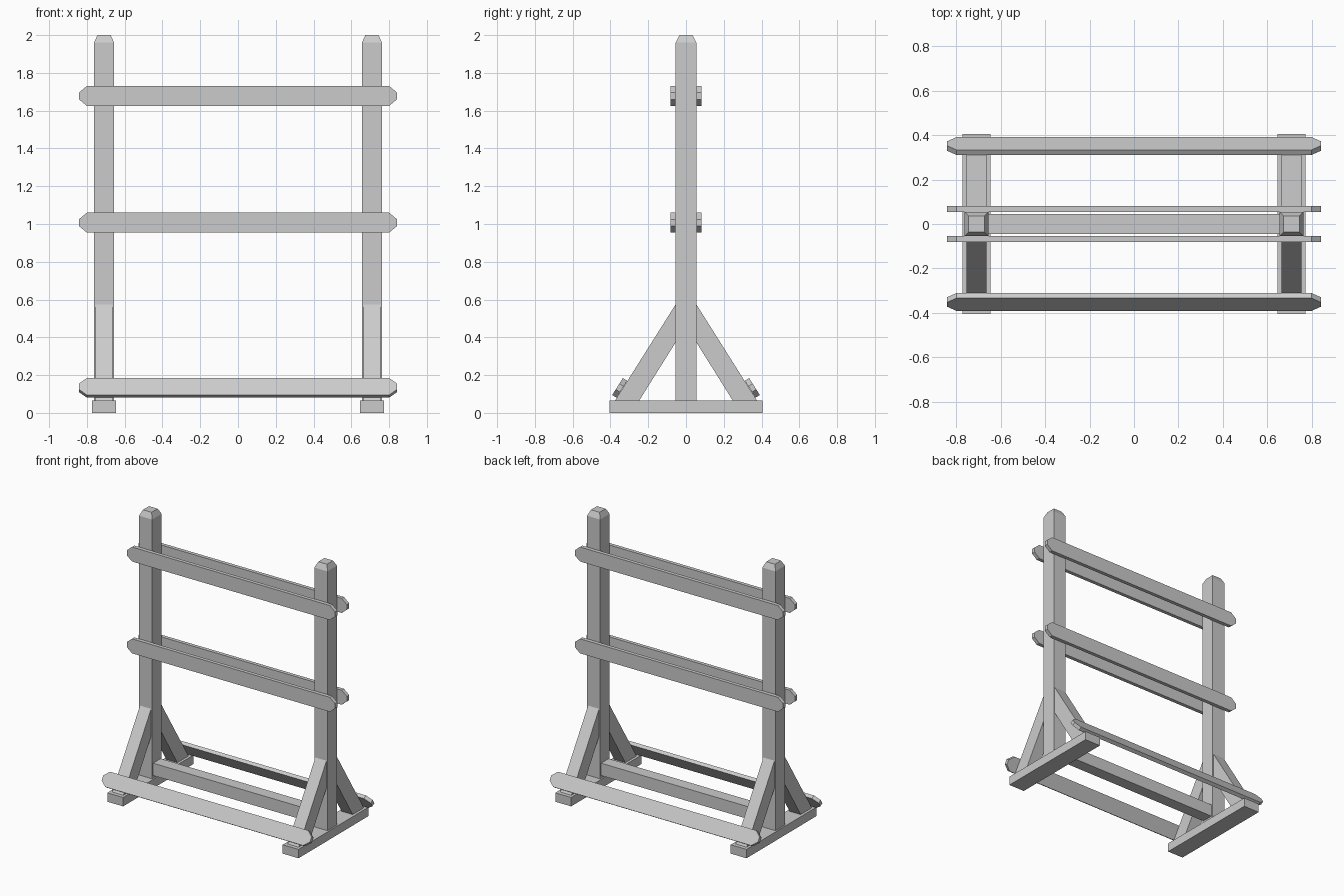
import bpy, bmesh, math
from mathutils import Matrix, Vector

if "Cube" in bpy.data.objects:
    bpy.data.objects.remove(bpy.data.objects["Cube"])

POST_X = 0.709


def finish(name, bm, matrix=Matrix()):
    bmesh.ops.recalc_face_normals(bm, faces=bm.faces)
    mesh = bpy.data.meshes.new(name)
    bm.to_mesh(mesh)
    bm.free()
    obj = bpy.data.objects.new(name, mesh)
    obj.matrix_world = matrix
    bpy.context.collection.objects.link(obj)
    return obj


def prism(name, outline, depth, matrix=Matrix()):
    """Extrude a 3D planar outline along the vector depth."""
    bm = bmesh.new()
    face = bm.faces.new([bm.verts.new(p) for p in outline])
    ext = bmesh.ops.extrude_face_region(bm, geom=[face])
    moved = [v for v in ext["geom"] if isinstance(v, bmesh.types.BMVert)]
    bmesh.ops.translate(bm, verts=moved, vec=Vector(depth))
    return finish(name, bm, matrix)


def box(name, center, size):
    bm = bmesh.new()
    bmesh.ops.create_cube(bm, size=1, matrix=Matrix.Translation(center) @ Matrix.Diagonal((*size, 1)))
    return finish(name, bm)


def post(name, x):
    # square shaft with a tapered cap
    bm = bmesh.new()
    rings = []
    for hx, hy, z in ((0.053, 0.055, 0.065), (0.053, 0.055, 1.96), (0.035, 0.035, 2.0)):
        rings.append([bm.verts.new((x + sx * hx, sy * hy, z))
                      for sx, sy in ((-1, -1), (1, -1), (1, 1), (-1, 1))])
    for a, b in zip(rings, rings[1:]):
        for i in range(4):
            j = (i + 1) % 4
            bm.faces.new((a[i], a[j], b[j], b[i]))
    bm.faces.new(rings[0])
    bm.faces.new(rings[-1])
    finish(name, bm)


def rail(name, y, z, tilt=0.0):
    # plank with clipped corners, thickness along local y
    t, h = 0.027, 0.053
    half = [(0.80, -h), (0.842, -0.018), (0.842, 0.018), (0.80, h)]
    outline = half + [(-x, k) for x, k in reversed(half)]
    matrix = Matrix.Translation((0, y, z)) @ Matrix.Rotation(tilt, 4, 'X')
    prism(name, [(x, -t / 2, k) for x, k in outline], (0, t, 0), matrix)


# feet, posts and diagonal braces on each side
for side, sx in (("left", -1), ("right", 1)):
    x = sx * POST_X
    box(f"foot_{side}", (x, 0, 0.0325), (0.128, 0.81, 0.065))
    post(f"post_{side}", x)
    for face, sy in (("front", -1), ("back", 1)):
        profile = [(0.055, 0.574), (0.376, 0.065), (0.248, 0.065), (0.055, 0.373)]
        prism(f"brace_{face}_{side}", [(x - 0.045, sy * y, z) for y, z in profile], (0.09, 0, 0))

# paired upright rails and tilted lower rails
for face, sy in (("front", -1), ("back", 1)):
    rail(f"top_rail_{face}", sy * 0.0685, 1.678)
    rail(f"middle_rail_{face}", sy * 0.0685, 1.007)
    rail(f"lower_rail_{face}", sy * 0.351, 0.1325, sy * math.atan(0.63))

# stretcher between the posts
box("stretcher", (0, 0, 0.13), (2 * (POST_X - 0.053), 0.088, 0.09))
